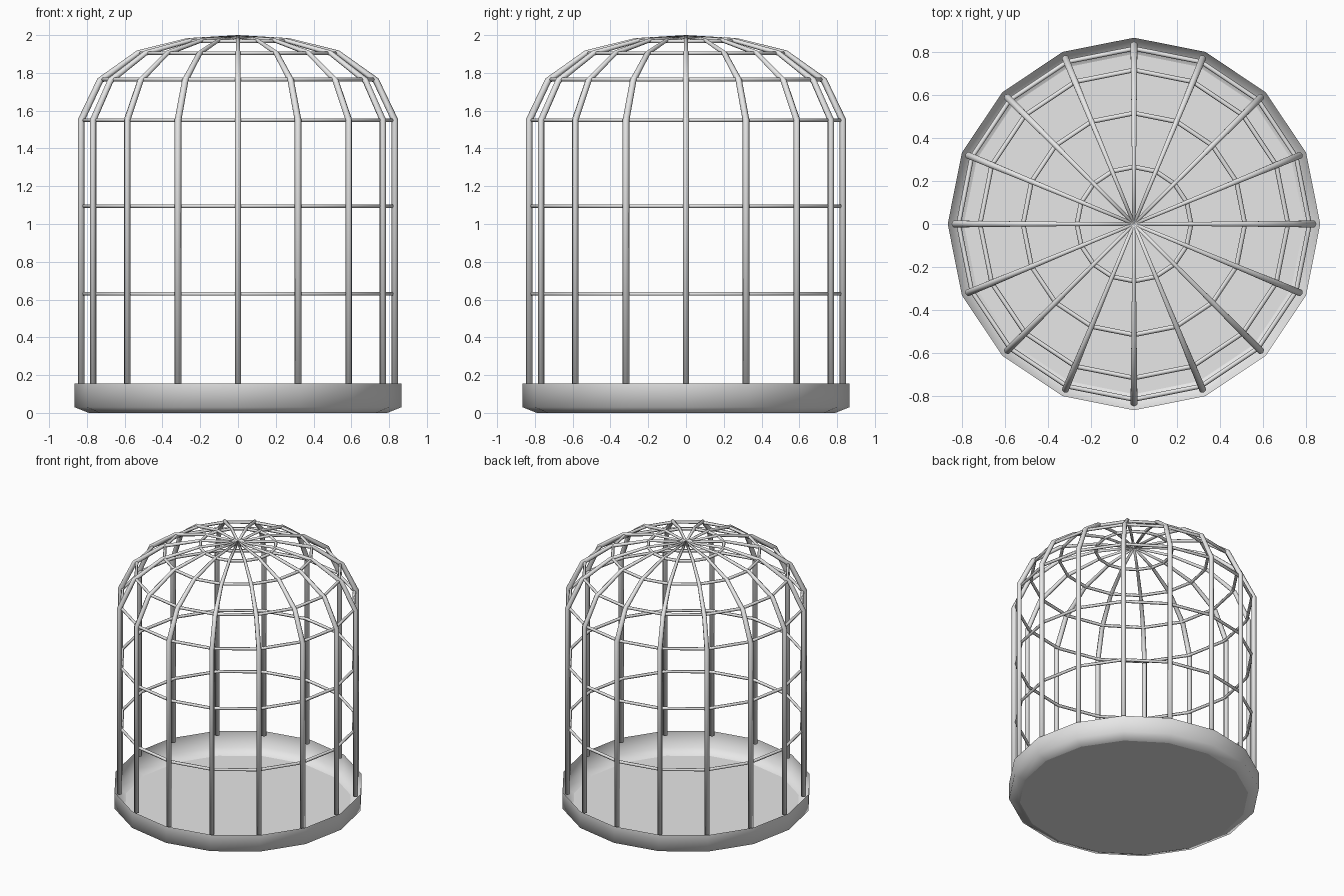
import bpy, bmesh, math
from mathutils import Vector

cube = bpy.data.objects.get("Cube")
if cube:
    bpy.data.objects.remove(cube, do_unlink=True)

SIDES = 16

grey = bpy.data.materials.new("light_grey_metal")
grey.use_nodes = True
colour = (0.8, 0.8, 0.8, 1)
grey.diffuse_color = colour
grey.node_tree.nodes["Principled BSDF"].inputs["Base Color"].default_value = colour


def finish(name, bm):
    for f in bm.faces:
        f.smooth = True
    mesh = bpy.data.meshes.new(name)
    bm.to_mesh(mesh)
    bm.free()
    mesh.materials.append(grey)
    obj = bpy.data.objects.new(name, mesh)
    bpy.context.collection.objects.link(obj)
    return obj


def bridge(bm, a, b):
    """Join two closed loops of vertices with quads."""
    n = len(a)
    for i in range(n):
        j = (i + 1) % n
        bm.faces.new((a[i], a[j], b[j], b[i]))


def around(bm, r, z):
    """Loop of vertices around the cage axis."""
    step = math.tau / SIDES
    return [bm.verts.new((r * math.cos(i * step), r * math.sin(i * step), z))
            for i in range(SIDES)]


# Open tray with a flat floor and a turned-up wall
bm = bmesh.new()
floor, bend, rim = [around(bm, r, z) for r, z in ((0.79, 0), (0.865, 0.03), (0.865, 0.155))]
disc = bm.faces.new(floor[::-1])
bridge(bm, floor, bend)
bridge(bm, bend, rim)
for e in disc.edges:
    e.smooth = False
finish("tray", bm)

# Upright ribs that bend into the dome: (radius, height, thickness)
RIB = [(0.83, 0.14, 0.018), (0.83, 1.55, 0.018), (0.73, 1.76, 0.017),
       (0.53, 1.905, 0.014), (0.27, 1.973, 0.011), (0, 1.991, 0.009)]
RIB_SIDES = 6


def make_rib(index):
    bm = bmesh.new()
    angle = index * math.tau / SIDES
    out = Vector((math.cos(angle), math.sin(angle), 0))
    up = Vector((0, 0, 1))
    side = up.cross(out)
    points = [out * r + up * z for r, z, t in RIB]
    loops = []
    for i, p in enumerate(points):
        before = (p - points[i - 1]).normalized() if i else up
        after = (points[i + 1] - p).normalized() if i + 1 < len(points) else before
        tangent = (before + after).normalized()
        normal = side.cross(tangent)
        mitre = RIB[i][2] / max(tangent.dot(after), 0.5)
        loop = []
        for k in range(RIB_SIDES):
            a = k * math.tau / RIB_SIDES
            loop.append(bm.verts.new(p + normal * math.cos(a) * mitre
                                     + side * math.sin(a) * RIB[i][2]))
        loops.append(loop)
    for a, b in zip(loops, loops[1:]):
        bridge(bm, a, b)
    bm.faces.new(loops[0])
    bm.faces.new(loops[-1])
    bmesh.ops.recalc_face_normals(bm, faces=bm.faces)
    finish(f"rib_{index + 1}", bm)


for n in range(SIDES):
    make_rib(n)

# Thin horizontal hoops just inside the ribs: (radius, height)
HOOPS = [(0.815, 0.63), (0.815, 1.095), (0.815, 1.55),
         (0.715, 1.765), (0.515, 1.905), (0.265, 1.968)]
HOOP_SIDES = 6
for n, (r, z) in enumerate(HOOPS):
    bm = bmesh.new()
    loops = []
    for k in range(HOOP_SIDES):
        a = k * math.tau / HOOP_SIDES
        loops.append(around(bm, r + 0.011 * math.cos(a), z + 0.011 * math.sin(a)))
    for a, b in zip(loops, loops[1:] + loops[:1]):
        bridge(bm, a, b)
    bmesh.ops.recalc_face_normals(bm, faces=bm.faces)
    finish(f"hoop_{n + 1}", bm)
